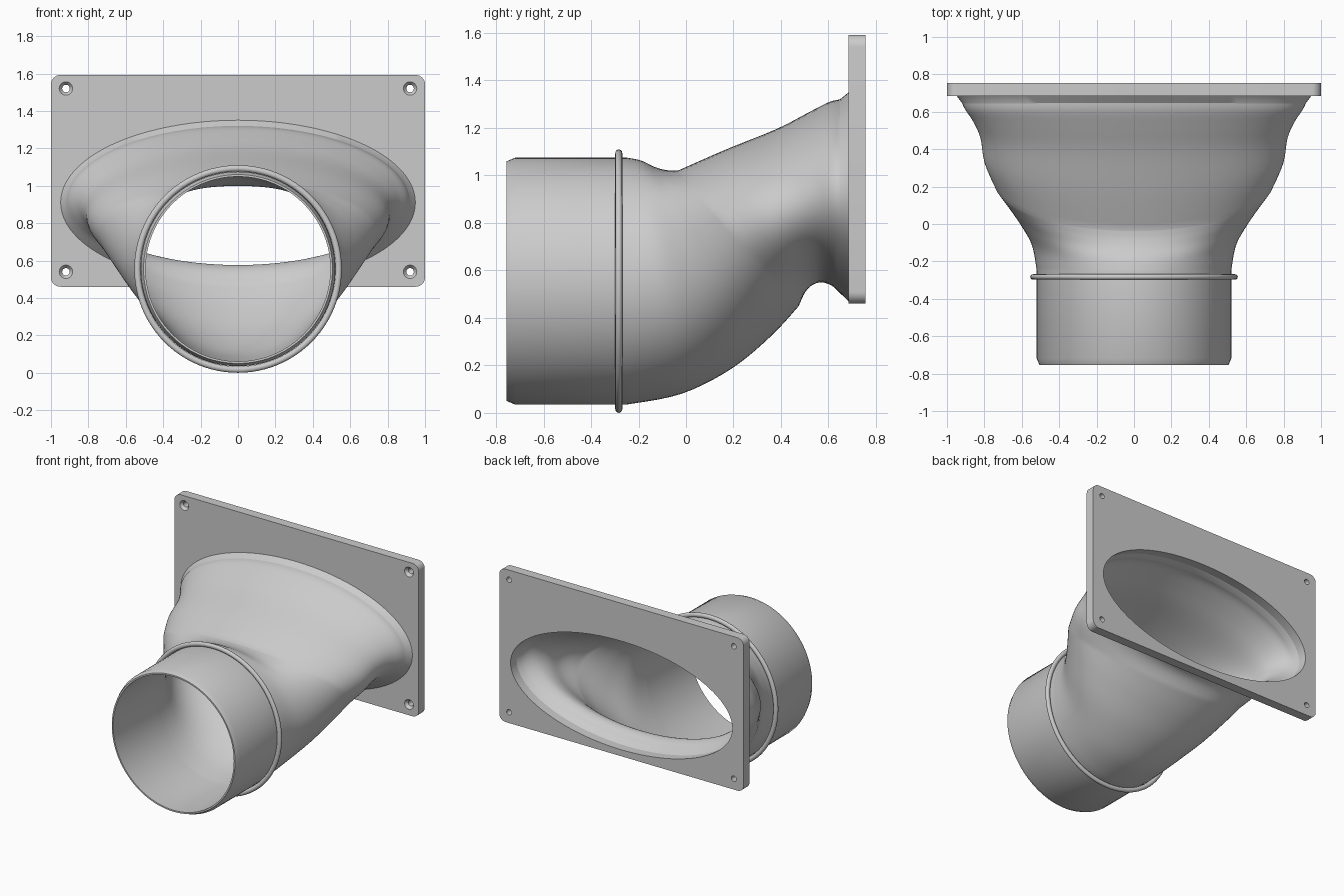
import bpy, bmesh
from math import sin, cos, pi, radians
from mathutils import Vector

if "Cube" in bpy.data.objects:
    bpy.data.objects.remove(bpy.data.objects["Cube"])

N = 96          # sides around the duct
WALL = 0.026


def finish(bm, name, angle=28):
    bmesh.ops.recalc_face_normals(bm, faces=bm.faces)
    me = bpy.data.meshes.new(name)
    bm.to_mesh(me)
    bm.free()
    ob = bpy.data.objects.new(name, me)
    bpy.context.collection.objects.link(ob)
    bpy.ops.object.select_all(action='DESELECT')
    bpy.context.view_layer.objects.active = ob
    ob.select_set(True)
    bpy.ops.object.shade_smooth_by_angle(angle=radians(angle))
    return ob


def ring(bm, points):
    return [bm.verts.new(p) for p in points]


def bridge(bm, a, b):
    n = len(a)
    for i in range(n):
        j = (i + 1) % n
        bm.faces.new((a[i], a[j], b[j], b[i]))


def section(s, inset=0.0):
    """Tilted ellipse from (bottom y, bottom z, top y, top z, x radius)."""
    bottom, top = Vector((0, s[0], s[1])), Vector((0, s[2], s[3]))
    mid, half = (top + bottom) / 2, (top - bottom) / 2
    half -= half.normalized() * inset
    return [mid + half * sin(2 * pi * i / N) + Vector(((s[4] - inset) * cos(2 * pi * i / N), 0, 0))
            for i in range(N)]


def upright(y, zc, rx, rz):
    return section((y, zc - rz, y, zc + rz, rx))


def spline(keys, steps):
    out = []
    for k in range(len(keys) - 1):
        p = [keys[max(0, min(len(keys) - 1, k + d))] for d in (-1, 0, 1, 2)]
        for i in range(steps):
            t = i / steps
            out.append([0.5 * (2 * b + (c - a) * t + (2 * a - 5 * b + 4 * c - d) * t * t
                               + (3 * b - a - 3 * c + d) * t ** 3) for a, b, c, d in zip(*p)])
    return out + [list(keys[-1])]


# Duct: round inlet sweeping upward, then flaring into a wide ellipse
ZC = 0.555
elbow = [(-0.25, 0.035, -0.25, 1.075, 0.52),
         (-0.02, 0.08, -0.19, 1.063, 0.548),
         (0.19, 0.185, -0.13, 1.035, 0.62),
         (0.36, 0.325, -0.08, 1.022, 0.69),
         (0.475, 0.45, -0.035, 1.02, 0.745)]
flare = [(0.475, 0.45, -0.035, 1.02, 0.745),
         (0.50, 0.505, 0.17, 1.11, 0.80),
         (0.53, 0.537, 0.38, 1.195, 0.82),
         (0.57, 0.55, 0.51, 1.262, 0.855),
         (0.615, 0.535, 0.60, 1.308, 0.90),
         (0.648, 0.505, 0.648, 1.32, 0.92)]
body = spline(elbow, 5)[:-1] + spline(flare, 4)

outer = [upright(-0.755, ZC, 0.505, 0.505), upright(-0.72, ZC, 0.52, 0.52)]
outer += [section(s) for s in body] + [upright(0.687, 0.91, 0.95, 0.442)]
inner = [upright(-0.755, ZC, 0.494, 0.494)]
inner += [section(s, WALL) for s in body] + [upright(0.687, 0.91, 0.908, 0.402)]

bm = bmesh.new()
loops = [ring(bm, p) for p in outer + inner[::-1]]
for a, b in zip(loops, loops[1:] + loops[:1]):
    bridge(bm, a, b)
finish(bm, "duct_body")

# Stop bead around the inlet
bm = bmesh.new()
bead = [upright(-0.283 + 0.015 * cos(a), ZC, 0.538 + 0.017 * sin(a), 0.538 + 0.017 * sin(a))
        for a in [2 * pi * k / 12 for k in range(12)]]
loops = [ring(bm, p) for p in bead]
for a, b in zip(loops, loops[1:] + loops[:1]):
    bridge(bm, a, b)
finish(bm, "inlet_bead", 40)

# Mounting plate with rounded corners, elliptical opening and countersunk holes
Y0, Y1 = 0.685, 0.755
X, Z0, Z1, R = 1.0, 0.46, 1.592, 0.05


def outline(y):
    pts = []
    for k, (cx, cz) in enumerate([(X - R, Z1 - R), (R - X, Z1 - R), (R - X, Z0 + R), (X - R, Z0 + R)]):
        for i in range(9):
            a = pi / 2 * (k + i / 8)
            pts.append((cx + R * cos(a), y, cz + R * sin(a)))
    return pts


def hole(x, z, y, r):
    return [(x + r * cos(2 * pi * i / 24), y, z + r * sin(2 * pi * i / 24)) for i in range(24)]


walls = [[outline(Y0), outline(Y1)],
         [upright(y, 0.91, 0.908, 0.402) for y in (Y0, Y1)]]
for x in (-0.92, 0.92):
    for z in (0.54, 1.52):
        walls.append([hole(x, z, y, r) for y, r in ((Y0, 0.036), (Y0 + 0.02, 0.02), (Y1, 0.02))])

bm = bmesh.new()
front, back = [], []
for wall in walls:
    loops = [ring(bm, p) for p in wall]
    for a, b in zip(loops, loops[1:]):
        bridge(bm, a, b)
    for store, lp in ((front, loops[0]), (back, loops[-1])):
        store += [bm.edges.get((lp[i - 1], lp[i])) for i in range(len(lp))]
for edges in (front, back):
    bmesh.ops.triangle_fill(bm, edges=edges, use_beauty=True, use_dissolve=False, normal=(0, 1, 0))
finish(bm, "mounting_plate")
